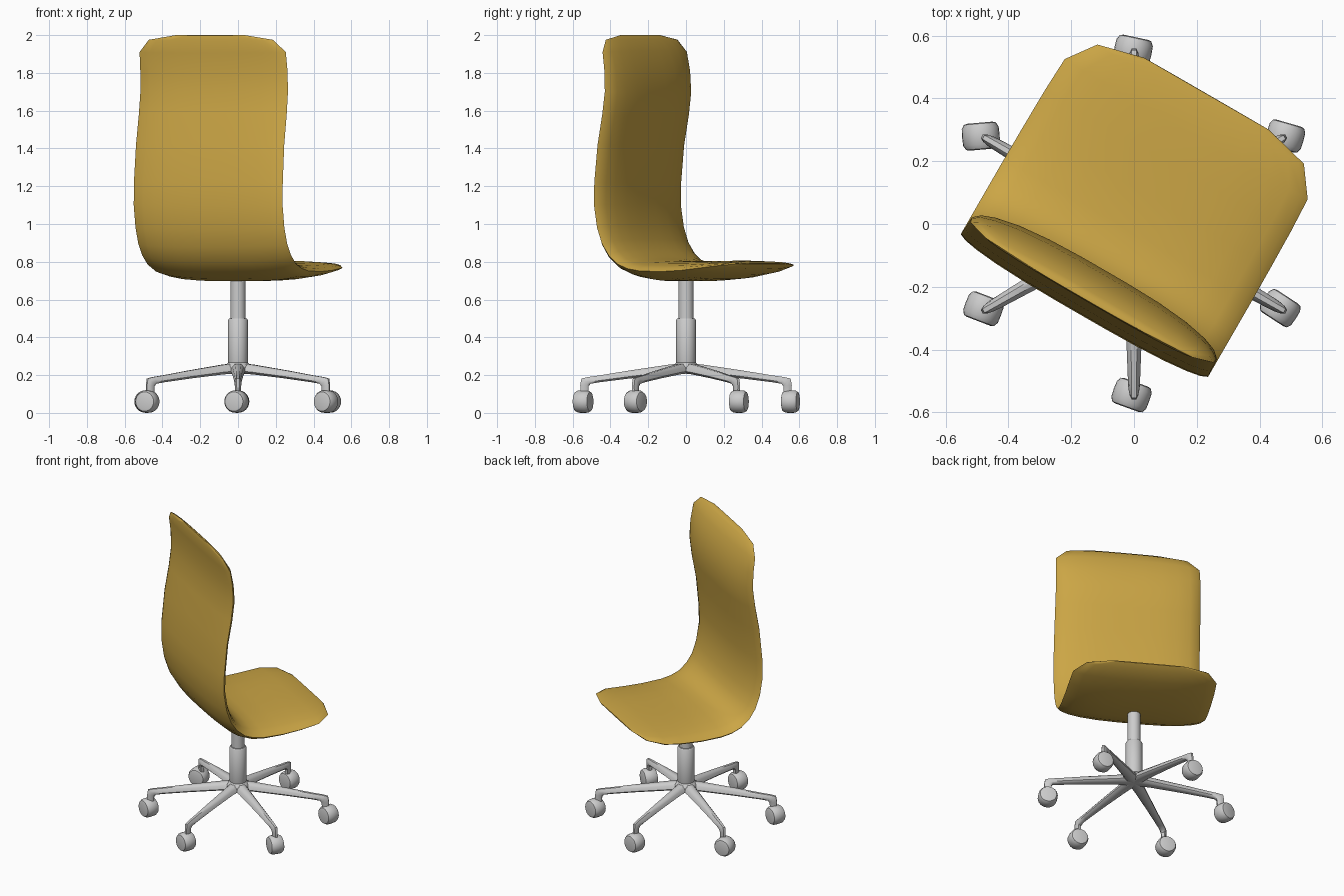
import bpy, bmesh, math
from mathutils import Vector, Matrix

if "Cube" in bpy.data.objects:
    bpy.data.objects.remove(bpy.data.objects["Cube"])


def finish(obj, angle=40):
    bpy.ops.object.select_all(action='DESELECT')
    obj.select_set(True)
    bpy.context.view_layer.objects.active = obj
    bpy.ops.object.shade_smooth_by_angle(angle=math.radians(angle))
    return obj


def loft(name, rings, angle=40):
    """Skin a list of closed rings and cap both ends."""
    bm = bmesh.new()
    rows = [[bm.verts.new(p) for p in ring] for ring in rings]
    n = len(rows[0])
    for a, b in zip(rows, rows[1:]):
        for i in range(n):
            j = (i + 1) % n
            bm.faces.new((a[i], a[j], b[j], b[i]))
    bm.faces.new(rows[0])
    bm.faces.new(rows[-1])
    bmesh.ops.recalc_face_normals(bm, faces=bm.faces)
    mesh = bpy.data.meshes.new(name)
    bm.to_mesh(mesh)
    bm.free()
    obj = bpy.data.objects.new(name, mesh)
    bpy.context.collection.objects.link(obj)
    return finish(obj, angle)


def lathe(name, profile, matrix, sides=24):
    """Turn a (radius, height) profile around local z."""
    return loft(name, [[matrix @ Vector((r * math.cos(2 * math.pi * k / sides),
                                         r * math.sin(2 * math.pi * k / sides), h))
                        for k in range(sides)] for r, h in profile])


# Seat shell: one padded sheet from the seat front, round the bend, to the top of the back
# (forward, z, half width, padding inside, padding outside)
stations = [
    (.475, .79, .23, .003, .003), (.437, .782, .38, .02, .02),
    (.345, .768, .447, .038, .035), (.23, .755, .452, .05, .046),
    (.10, .748, .454, .056, .050), (-.03, .752, .455, .055, .055),
    (-.10, .764, .455, .055, .055), (-.16, .788, .455, .055, .053),
    (-.215, .835, .455, .055, .048), (-.255, .895, .455, .057, .042),
    (-.285, .98, .455, .06, .036), (-.304, 1.10, .455, .06, .032),
    (-.302, 1.22, .455, .06, .030), (-.283, 1.42, .453, .062, .030),
    (-.255, 1.58, .452, .066, .030), (-.240, 1.70, .451, .066, .030),
    (-.243, 1.81, .450, .055, .028), (-.256, 1.91, .447, .038, .024),
    (-.275, 1.975, .38, .02, .015), (-.283, 2.0, .21, .003, .003)]
spread = [-1, -.95, -.85, -.68, -.45, -.2, 0, .2, .45, .68, .85, .95, 1]
turn = Matrix.Rotation(math.radians(-30), 4, 'Z')
rings = []
for i, (f, z, w, inside, outside) in enumerate(stations):
    a, b = stations[max(i - 1, 0)], stations[min(i + 1, len(stations) - 1)]
    d = Vector((b[0] - a[0], b[1] - a[1])).normalized()
    normal = Vector((0, d.y, -d.x))           # towards the sitter
    pad = lambda s: (1 - abs(s) ** 3) ** .6
    row = lambda s, t: turn @ (Vector((s * w - .007, f, z)) + normal * t * pad(s))
    rings.append([row(s, inside) for s in spread] +
                 [row(s, -outside) for s in spread[-2:0:-1]])
shell = loft("seat_shell", rings, 60)
fabric = bpy.data.materials.new("mustard")
fabric.diffuse_color = (.60, .38, .06, 1)
fabric.use_nodes = True
fabric.node_tree.nodes["Principled BSDF"].inputs["Base Color"].default_value = fabric.diffuse_color
shell.data.materials.append(fabric)

# Gas lift column and hub
lathe("column_sleeve", [(.048, .23), (.052, .24), (.052, .492), (.046, .5)], Matrix())
lathe("column_rod", [(.04, .48), (.04, .725)], Matrix())
lathe("base_hub", [(.06, .212), (.075, .22), (.07, .25), (.05, .268)], Matrix())

# Six star legs that turn down at the tip: (radius, z, half width, half height, tilt)
leg = [(0, .238, .046, .028, 0), (.10, .229, .036, .025, 4), (.30, .203, .027, .021, 8),
       (.46, .180, .021, .018, 9), (.512, .172, .019, .019, 20), (.534, .162, .018, .028, 45),
       (.538, .145, .017, .022, 85), (.538, .09, .015, .02, 90)]
section = [(-1, -.5), (-.6, -1), (.6, -1), (1, -.5), (.8, .4), (.4, 1), (-.4, 1), (-.8, .4)]
for k in range(6):
    spin = Matrix.Rotation(math.radians(30 + 60 * k), 4, 'Z')
    rings = []
    for r, z, w, h, tilt in leg:
        t = math.radians(tilt)
        rings.append([spin @ Vector((r + v * h * math.sin(t), u * w, z + v * h * math.cos(t)))
                      for u, v in section])
    loft(f"base_leg_{k + 1}", rings, 50)

# Casters, each swivelled its own way: (x, y, heading)
casters = [(.482, .28, -16), (-.003, .553, -12), (-.488, .28, 5),
           (-.48, -.27, -21), (-.008, -.545, -20), (.466, -.268, -33)]
wheel = [(.04, -.043), (.051, -.04), (.059, -.026), (.06, 0),
         (.059, .026), (.051, .04), (.04, .043)]
for k, (x, y, heading) in enumerate(casters):
    m = (Matrix.Translation((x, y, .06)) @ Matrix.Rotation(math.radians(heading), 4, 'Z')
         @ Matrix.Rotation(math.radians(90), 4, 'X'))
    lathe(f"caster_{k + 1}", wheel, m)
